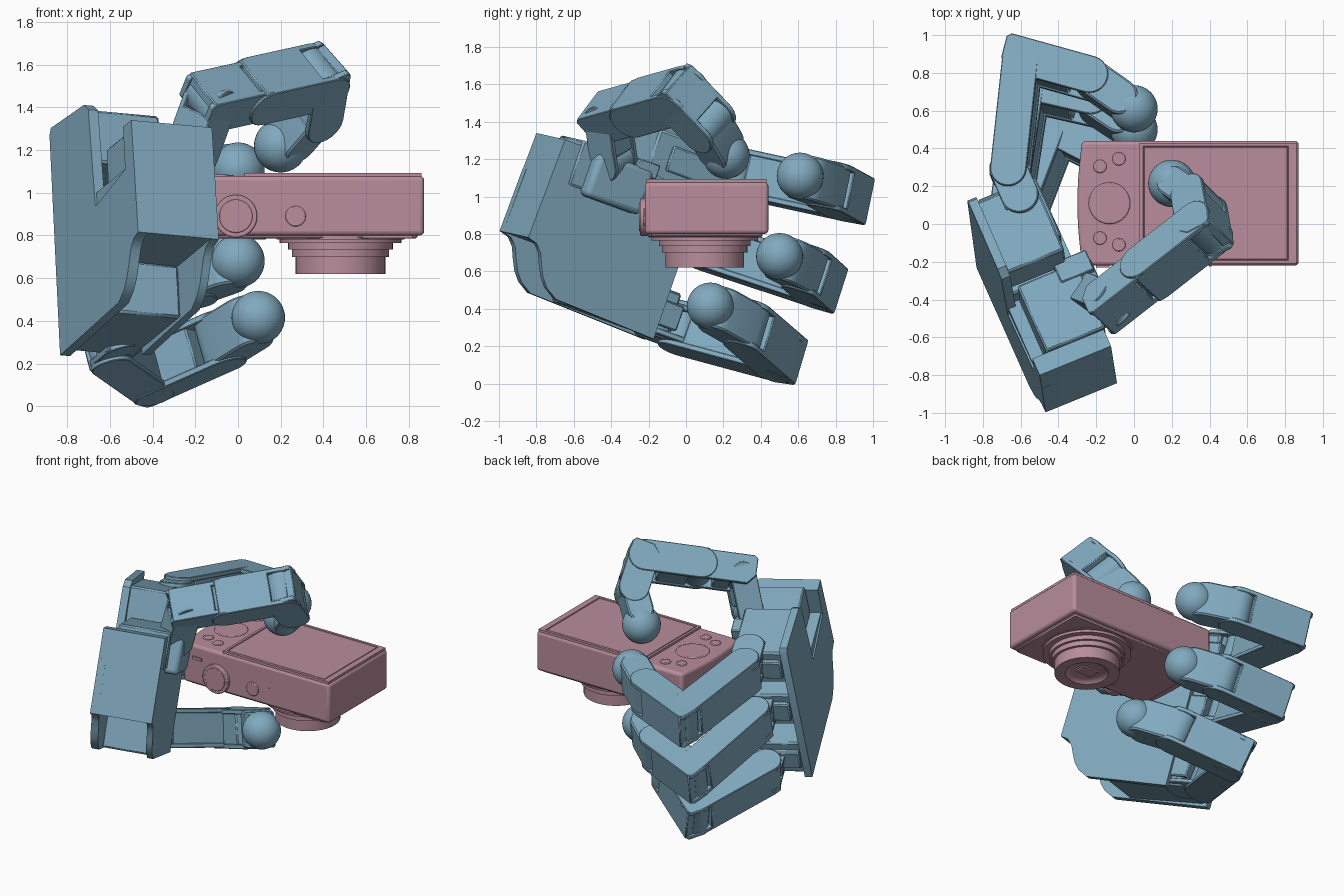
import bpy, bmesh, math
from mathutils import Vector as V, Matrix

if "Cube" in bpy.data.objects:
    bpy.data.objects.remove(bpy.data.objects["Cube"])


def mat(name, c):
    m = bpy.data.materials.new(name)
    m.diffuse_color = (*c, 1)
    m.use_nodes = True
    m.node_tree.nodes["Principled BSDF"].inputs["Base Color"].default_value = m.diffuse_color
    return m


BLUE = mat("hand_blue", (0.22, 0.40, 0.52))
PINK = mat("camera_pink", (0.48, 0.27, 0.33))


def finish(name, bm, m, M=Matrix(), bevel=0.0, seg=1):
    bmesh.ops.recalc_face_normals(bm, faces=bm.faces)
    me = bpy.data.meshes.new(name)
    bm.to_mesh(me)
    bm.free()
    ob = bpy.data.objects.new(name, me)
    ob.matrix_world = M
    me.materials.append(m)
    bpy.context.collection.objects.link(ob)
    if bevel:
        b = ob.modifiers.new("bevel", 'BEVEL')
        b.width, b.segments, b.limit_method = bevel, seg, 'ANGLE'
        b.angle_limit = math.radians(40)
    bpy.ops.object.select_all(action='DESELECT')
    ob.select_set(True)
    bpy.context.view_layer.objects.active = ob
    bpy.ops.object.shade_smooth_by_angle(angle=math.radians(35))
    return ob


def prism(name, pts, z0, z1, m, M=Matrix(), bevel=0.0, seg=1):
    bm = bmesh.new()
    f = bm.faces.new([bm.verts.new((x, y, z0)) for x, y in pts])
    r = bmesh.ops.extrude_face_region(bm, geom=[f])
    vs = [v for v in r["geom"] if isinstance(v, bmesh.types.BMVert)]
    bmesh.ops.translate(bm, verts=vs, vec=(0, 0, z1 - z0))
    return finish(name, bm, m, M, bevel, seg)


def box(name, x, y, z, m, M=Matrix(), bevel=0.0, seg=1):
    return prism(name, [(x[0], y[0]), (x[1], y[0]), (x[1], y[1]), (x[0], y[1])],
                 z[0], z[1], m, M, bevel, seg)


def disc(name, c, r, z0, z1, m, M=Matrix(), bevel=0.0, n=40):
    pts = [(c[0] + r * math.cos(i * math.tau / n), c[1] + r * math.sin(i * math.tau / n)) for i in range(n)]
    return prism(name, pts, z0, z1, m, M, bevel, 2)


def ball(name, c, r, m):
    bm = bmesh.new()
    bmesh.ops.create_uvsphere(bm, u_segments=40, v_segments=24, radius=r)
    return finish(name, bm, m, Matrix.Translation(c))


def frame(o, x, y, z):
    M = Matrix((x, y, z)).transposed().to_4x4()
    M.translation = o
    return M


def stadium(x0, x1, r, square_start):
    """Link outline: round at both ends, optionally with a squared outer corner."""
    half = [(x1 + r * math.cos(a), r * math.sin(a)) for a in [math.radians(-90 + 15 * i) for i in range(13)]]
    if square_start:
        return half + [(x0 - r * .75, r), (x0 - r, r * .8), (x0 - r * .95, -r * .4), (x0 - r * .4, -r)]
    return half + [(x0 + r * math.cos(a), r * math.sin(a)) for a in [math.radians(90 + 15 * i) for i in range(13)]]


def link(name, A, B, axis, w, r, out, square=False):
    """Bracket with two side plates, an outer cover, a motor inside and joint barrels."""
    d = (B - A).normalized()
    n = axis.cross(d).normalized()
    if n.dot(out) < 0:
        n = -n
    a = d.cross(n)
    M = frame(A, d, n, a)
    L, h = (B - A).length, w / 2
    for s in (-1, 1):
        z = sorted((s * h, s * (h - .03)))
        prism(name + "_side_plate", stadium(0, L, r, square), z[0], z[1], BLUE, M, .004)
    box(name + "_cover", (-r * (.85 if square else .5), L - r * .7), (r * .45, r), (-h + .005, h - .005), BLUE, M, .006)
    box(name + "_motor", (r * .6, L - r * 1.05), (-r * .9, r * .9), (-h + .02, h - .02), BLUE, M, .008)
    for x in (0, L):
        disc(name + "_barrel", (x, 0), r * .92, -h + .015, h - .015, BLUE, M, .006, 32)


def tip(name, A, B, axis, w, r):
    d = (B - A).normalized()
    n = axis.cross(d).normalized()
    M = frame(A, d, n, d.cross(n))
    L = (B - A).length
    prism(name + "_block", stadium(0, L - r * .85, r, False), -w / 2, w / 2, BLUE, M, .01)
    ball(name + "_pad", B, .125, BLUE)


# ---- palm, in its own axes: x toward the fingers, y toward the thumb, z out of the palm
t = V((.92, .375, -.085)).normalized()
l = V((-.036, .33, .946)).cross(t).normalized()
e = t.cross(l)
P = frame(V((-.5, -.8, 1.34)), l, e, t)
notch = [(-.017, -.56), (.04, -.575), (.08, -.616), (.11, -.68), (.14, -.735), (.18, -.78), (.25, -.82)]
prism("palm_back_plate", notch + [(.97, -.84), (.97, .25), (.95, .28), (.55, .26), (.5, .22), (.47, -.27),
                                  (.03, -.2), (-.008, -.2)], 0, .05, BLUE, P)
prism("palm_front_plate", notch + [(.86, -.84), (.86, -.05), (.5, 0), (0, 0)], .37, .41, BLUE, P)
box("palm_core", (.02, .5), (-.56, -.2), (.01, .4), BLUE, P)
prism("palm_end", [(-.017, -.56), (.1, -.56), (.1, 0), (0, 0)], 0, .41, BLUE, P)
box("thumb_motor", (.1, .5), (-.22, .03), (.08, .42), BLUE, P, .01)
for i, y in enumerate((.23, -.14, -.56)):
    box(f"finger_motor_{i}", (.52 if i < 2 else .38, .95), (y - .26, y), (.04, .37), BLUE, P, .012)
    box(f"finger_motor_cap_{i}", (.62, .98), (y - .2, y - .06), (.06, .39), BLUE, P, .008)

# thumb mount: motor on the palm face and arm to the first thumb joint
box("thumb_mount", (.18, .52), (-.25, .0), (.38, .5), BLUE, P, .03, 3)
box("thumb_mount_rib", (.42, .54), (-.04, .04), (.3, .49), BLUE, P, .006)

# ---- three curled fingers: base joint, knuckle, fingertip, hinge axis
fingers = [
    (V((-.655, .27, 1.13)), V((-.59, .87, 1.0)), V((0, .61, 1.11)), V((-.09, .2, .975))),
    (V((-.645, .13, .73)), V((-.555, .72, .535)), V((0, .5, .68)), V((-.115, .3, .95))),
    (V((-.62, -.02, .295)), V((-.42, .5, .155)), V((.095, .13, .415)), V((-.26, .27, .93))),
]
for i, (J0, J1, T, a) in enumerate(fingers):
    a.normalize()
    d = (T - J1).normalized()
    n = a.cross(d).normalized()
    if n.dot(J0 - J1) > 0:
        n = -n
    J2 = J1.lerp(T, .58) + n * .055
    link(f"finger_{i}_knuckle", J0 - l * .16, J0, a, .2, .1, -t)
    link(f"finger_{i}_proximal", J0, J1, a, .255, .096, -t)
    link(f"finger_{i}_middle", J1, J2, a, .255, .1, n, True)
    tip(f"finger_{i}_tip", J2, T, a, .235, .095)

# ---- thumb
T0, T1, TT = V((-.13, -.42, 1.43)), V((.37, -.03, 1.54)), V((.2, .215, 1.22))
ta = (T1 - T0).cross(TT - T1).normalized()
up = V((.33, -.59, .74))
base = P @ V((.3, -.02, .43))
link("thumb_base", base, T0, ta, .2, .085, up)
mid = T0.lerp(T1, .42)
link("thumb_proximal", T0, mid, ta, .23, .098, up, True)
link("thumb_middle", mid, T1, ta, .255, .105, up)
T2 = T1.lerp(TT, .48) + V((.055, .03, .0))
link("thumb_distal", T1, T2, ta, .25, .1, V((1, .3, .2)), True)
tip("thumb_tip", T2, TT, ta, .22, .085)

# ---- camera body with bulged grip side
grip = [(-.275 - .025 * math.sin(math.pi * i / 10), .44 - .66 * i / 10) for i in range(11)]
prism("camera_body", grip + [(.872, -.22), (.872, .44)], .8, 1.078, PINK, bevel=.02, seg=3)
box("camera_shell_lower", (-.24, .84), (-.19, .41), (.785, .82), PINK, bevel=.008)

# screen panel with a thin groove around the glass
bm = bmesh.new()
bmesh.ops.create_cube(bm, size=1, matrix=Matrix.Translation((.445, .11, 1.075)) @ Matrix.Diagonal((.83, .64, .036, 1)))
bm.normal_update()
top = [f for f in bm.faces if f.normal.z > .9]
bmesh.ops.inset_region(bm, faces=top, thickness=.025)
bmesh.ops.translate(bm, verts=[v for v in top[0].verts if v.co.x > .5], vec=(-.025, 0, 0))
bmesh.ops.inset_region(bm, faces=top, thickness=.004, depth=-.008)
bmesh.ops.inset_region(bm, faces=top, thickness=.004, depth=.0)
bmesh.ops.inset_region(bm, faces=top, thickness=.003, depth=.006)
finish("camera_screen", bm, PINK)

# control wheel and buttons beside the screen
disc("control_wheel", (-.13, .11), .11, 1.06, 1.084, PINK, bevel=.006)
for x, y in ((-.18, .305), (-.08, .345), (-.18, -.075), (-.08, -.11)):
    disc("button", (x, y), .035, 1.06, 1.085, PINK, bevel=.005, n=24)

# dial, shutter and slot on the front-facing side
F = frame(V((0, -.2, 0)), V((1, 0, 0)), V((0, 0, 1)), V((0, -1, 0)))
disc("mode_dial", (-.01, .89), .1, -.02, .045, PINK, F, .006)
disc("mode_dial_cap", (-.01, .89), .078, -.02, .05, PINK, F, .004)
disc("shutter_button", (.27, .89), .048, 0, .028, PINK, F, .005, 28)
box("power_slot", (.397, .411), (.89, .93), (0, .024), PINK, F)
box("side_lever", (-.2, -.13), (.98, 1.0), (0, .03), PINK, F)

# lens: stepped rings with a recessed front and square aperture
prof = [(0, .8), (.3, .8), (.3, .782), (.285, .782), (.285, .765), (.245, .765), (.245, .735),
        (.228, .735), (.228, .7), (.21, .7), (.21, .62), (.14, .62), (.125, .635), (.1, .64), (0, .64)]
bm = bmesh.new()
vs = [bm.verts.new((r, 0, z)) for r, z in prof]
es = [bm.edges.new(p) for p in zip(vs, vs[1:])]
bmesh.ops.spin(bm, geom=vs + es, cent=(0, 0, 0), axis=(0, 0, 1), angle=math.tau, steps=56, use_merge=True)
bmesh.ops.remove_doubles(bm, verts=bm.verts, dist=1e-5)
finish("lens", bm, PINK, Matrix.Translation((.48, .1, 0)))
box("lens_shutter", (.42, .54), (.06, .14), (.63, .65), PINK)
box("foot_strip", (.58, .82), (-.2, -.15), (.785, .81), PINK, bevel=.004)
disc("flash_bump", (.1, -.1), .03, .78, .81, PINK, bevel=.004, n=24)
